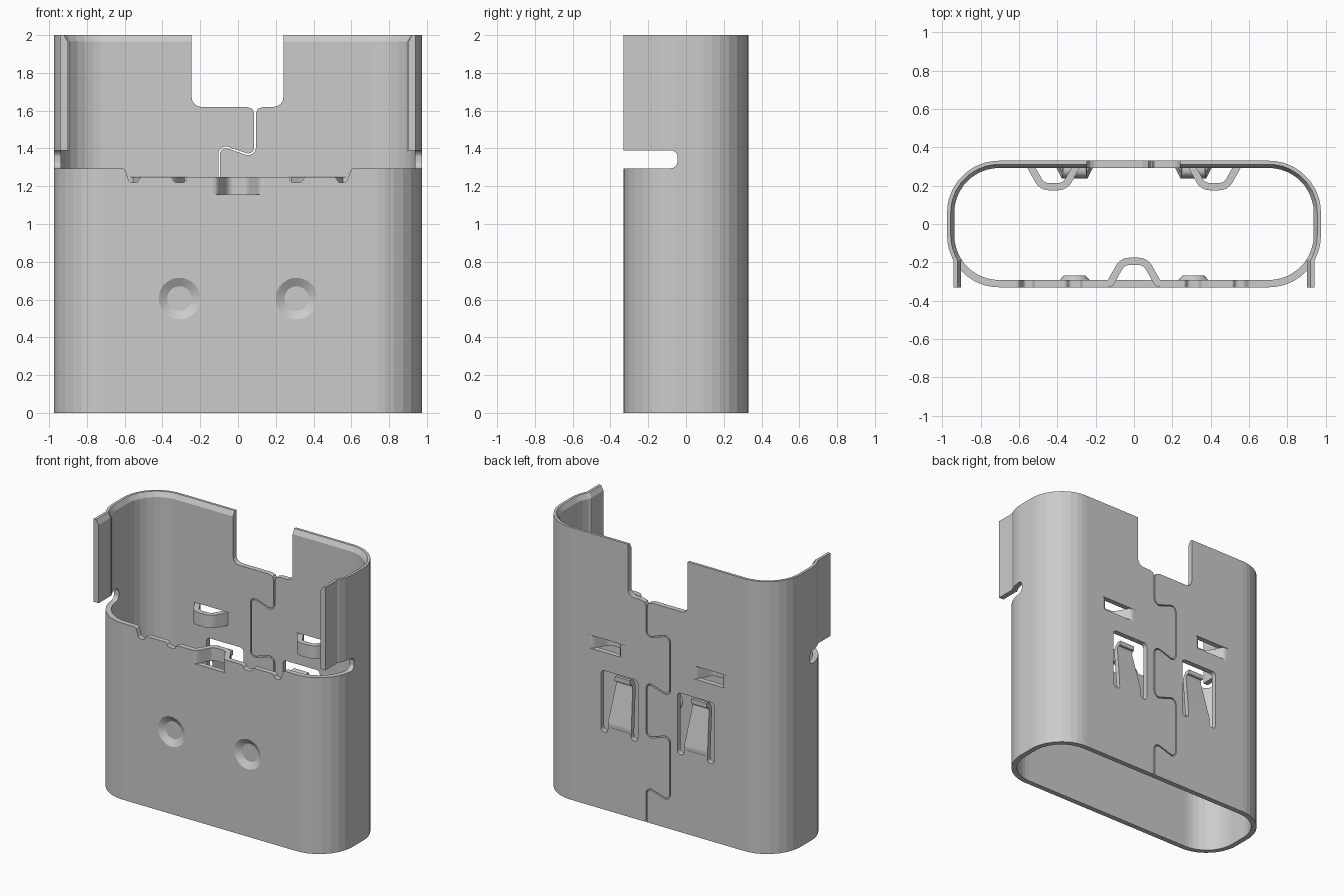
import bpy, bmesh, math
from mathutils import Vector

cube = bpy.data.objects.get("Cube")
if cube:
    bpy.data.objects.remove(cube, do_unlink=True)

metal = bpy.data.materials.new("grey_metal")
metal.use_nodes = True
GREY = (0.6, 0.6, 0.6, 1)
metal.diffuse_color = GREY
metal.node_tree.nodes["Principled BSDF"].inputs["Base Color"].default_value = GREY

W, D, H, R, T = 0.975, 0.33, 2.0, 0.27, 0.038   # half width, half depth, height, corner, wall
MID = D - T / 2                                 # centre of the wall thickness
BRIDGE_LOW, BRIDGE_TOP = 1.155, 1.25


def fillet(points, r, steps=4, closed=True):
    """Round the corners of a 2D polygon or path."""
    pts = [Vector(p) for p in points]
    n, out = len(pts), []
    for i, v in enumerate(pts):
        if not closed and i in (0, n - 1):
            out.append(v)
            continue
        a, b = pts[i - 1] - v, pts[(i + 1) % n] - v
        half = a.angle(b) / 2
        if half > 1.55:
            out.append(v)
            continue
        t = min(r / math.tan(half), 0.48 * a.length, 0.48 * b.length)
        a.normalize()
        b.normalize()
        c = v + (a + b).normalized() * (t / math.cos(half))
        s, e = v + a * t - c, v + b * t - c
        out += [c + s.lerp(e, k / steps).normalized() * s.length for k in range(steps + 1)]
    return out


def ribbon(path, width):
    """Thicken an open 2D path into a closed outline."""
    left, right = [], []
    for i, p in enumerate(path):
        d = path[min(i + 1, len(path) - 1)] - path[max(i - 1, 0)]
        side = Vector((-d.y, d.x)).normalized() * (width / 2)
        left.append(p + side)
        right.append(p - side)
    return left + right[::-1]


def box(x0, x1, y0, y1):
    return [(x0, y0), (x1, y0), (x1, y1), (x0, y1)]


def mirrored(points):
    return [(-x, y) for x, y in points]


def loft(name, loops, capped=True):
    """Skin between loops of equal length, with end caps or joined as a ring."""
    bm = bmesh.new()
    rows = [[bm.verts.new(p) for p in loop] for loop in loops]
    pairs = list(zip(rows, rows[1:])) + ([] if capped else [(rows[-1], rows[0])])
    for a, b in pairs:
        for i in range(len(a)):
            j = (i + 1) % len(a)
            bm.faces.new((a[i], a[j], b[j], b[i]))
    if capped:
        bm.faces.new(rows[0])
        bm.faces.new(rows[-1])
    bmesh.ops.recalc_face_normals(bm, faces=bm.faces)
    mesh = bpy.data.meshes.new(name)
    bm.to_mesh(mesh)
    bm.free()
    mesh.materials.append(metal)
    obj = bpy.data.objects.new(name, mesh)
    bpy.context.collection.objects.link(obj)
    return obj


PLACE = {"x": lambda u, v, w: (w, u, v),
         "y": lambda u, v, w: (u, w, v),
         "z": lambda u, v, w: (u, v, w)}


def prism(name, outline, axis, w0, w1):
    return loft(name, [[PLACE[axis](u, v, w) for u, v in outline] for w in (w0, w1)])


def cone(name, x, z, r0, y0, r1, y1):
    turn = [2 * math.pi * k / 32 for k in range(32)]
    return loft(name, [[(x + r * math.cos(a), y, z + r * math.sin(a)) for a in turn]
                       for r, y in ((r0, y0), (r1, y1))])


def cut(target, cutter):
    cutter.hide_render = True
    mod = target.modifiers.new("cut", "BOOLEAN")
    mod.operation, mod.solver, mod.object = "DIFFERENCE", "EXACT", cutter
    bpy.context.view_layer.objects.active = target
    bpy.ops.object.modifier_apply(modifier=mod.name)
    bpy.data.objects.remove(cutter, do_unlink=True)


def ring(off, z):
    w, d = W - off, D - off
    return [(p.x, p.y, z) for p in fillet(box(-w, w, -d, d), R - off, 9)]


# Sleeve: rounded tube with a chamfered inner rim
shell = loft("shell", [ring(0, 0), ring(0, H), ring(T / 2, H), ring(T, H - 0.035), ring(T, 0)],
             capped=False)

# Lowered front edge with small relief notches
edge = [(0.27, 1.25), (0.28, 1.22), (0.34, 1.22), (0.35, 1.25), (0.52, 1.25),
        (0.53, 1.22), (0.575, 1.22), (0.60, 1.295), (1.2, 1.295), (1.2, 2.2)]
cut(shell, prism("front_cutter", fillet(mirrored(edge)[::-1] + edge, 0.02), "y", -0.5, -0.19))

# Side slots with rounded ends
slot = [(-0.5, 1.295), (-0.045, 1.295), (-0.045, 1.39), (-0.5, 1.39)]
cut(shell, prism("slot_cutter", fillet(slot, 0.035), "x", -1.2, 1.2))

# Back notch, flared where the seam starts
notch = fillet([(-0.245, 2.2), (-0.245, 1.62), (0.045, 1.62)], 0.05, closed=False)
notch += [(0.075, 1.61), (0.09, 1.575), (0.105, 1.61)]
notch += fillet([(0.135, 1.62), (0.24, 1.62), (0.24, 2.2)], 0.05, closed=False)
cut(shell, prism("notch_cutter", notch, "y", 0.2, 0.5))

# Interlocking dovetail seam down the back
A, B = 0.09, -0.1
seam = [(A, 1.7), (A, 1.355), (B, 1.42), (B, 0.97), (A, 1.03), (A, 0.62),
        (B, 0.68), (B, 0.2), (A, 0.26), (A, -0.1)]
cut(shell, prism("seam_cutter", ribbon(fillet(seam, 0.035, 5, closed=False), 0.009),
                 "y", 0.2, 0.5))


def bridge(name, c, side):
    """Strip pushed inward from the wall, leaving an opening behind it."""
    cut(shell, prism("bridge_cutter", box(c - 0.15, c + 0.15, BRIDGE_LOW, BRIDGE_TOP + 0.001),
                     "y", side * 0.25, side * 0.5))
    path = [(c - 0.15, MID), (c - 0.125, MID), (c - 0.06, 0.195),
            (c + 0.06, 0.195), (c + 0.125, MID), (c + 0.15, MID)]
    path = fillet([(x, y * side) for x, y in path], 0.06, closed=False)
    prism(name, ribbon(path, T), "z", BRIDGE_LOW, BRIDGE_TOP)


bridge("front_bridge", 0, -1)

for s, label in ((1, "left"), (-1, "right")):
    bridge(label + "_back_bridge", s * 0.42, 1)

    # Back window around a spring tab
    c = s * 0.31
    half = [(0.095, 0.615), (0.095, 0.57), (0.15, 0.57), (0.15, 1.02)]
    window = [(c + x, z) for x, z in mirrored(half)[::-1] + half]
    cut(shell, prism("window_cutter", fillet(window, 0.027), "y", 0.2, 0.5))

    # Spring tab leaning inward, with a curled tapered tip
    lean = fillet([(MID, 0.60), (MID, 0.64), (0.252, 0.93), (0.268, 0.965), (0.295, 0.965)],
                  0.03, closed=False)
    tab = prism(label + "_spring_tab", ribbon(lean, 0.034), "x", -1, 1)
    for v in tab.data.vertices:
        v.co.x = c + v.co.x * (0.095 - 0.1 * max(0, v.co.z - 0.64))

    # Pressed dimple on the front and its bump inside
    cut(shell, cone("dimple_cutter", c, 0.605, 0.12, -0.336, 0.065, -0.303))
    cone(label + "_dimple_bump", c, 0.605, 0.08, -0.294, 0.055, -0.268)

    # Straight wing continuing the side wall forward
    wing = [(0.902, 1.39), (0.941, 1.39), (0.941, H), (0.921, H), (0.902, H - 0.035)]
    prism(label + "_wing", [(s * x, z) for x, z in wing], "y", -D, -0.188)
